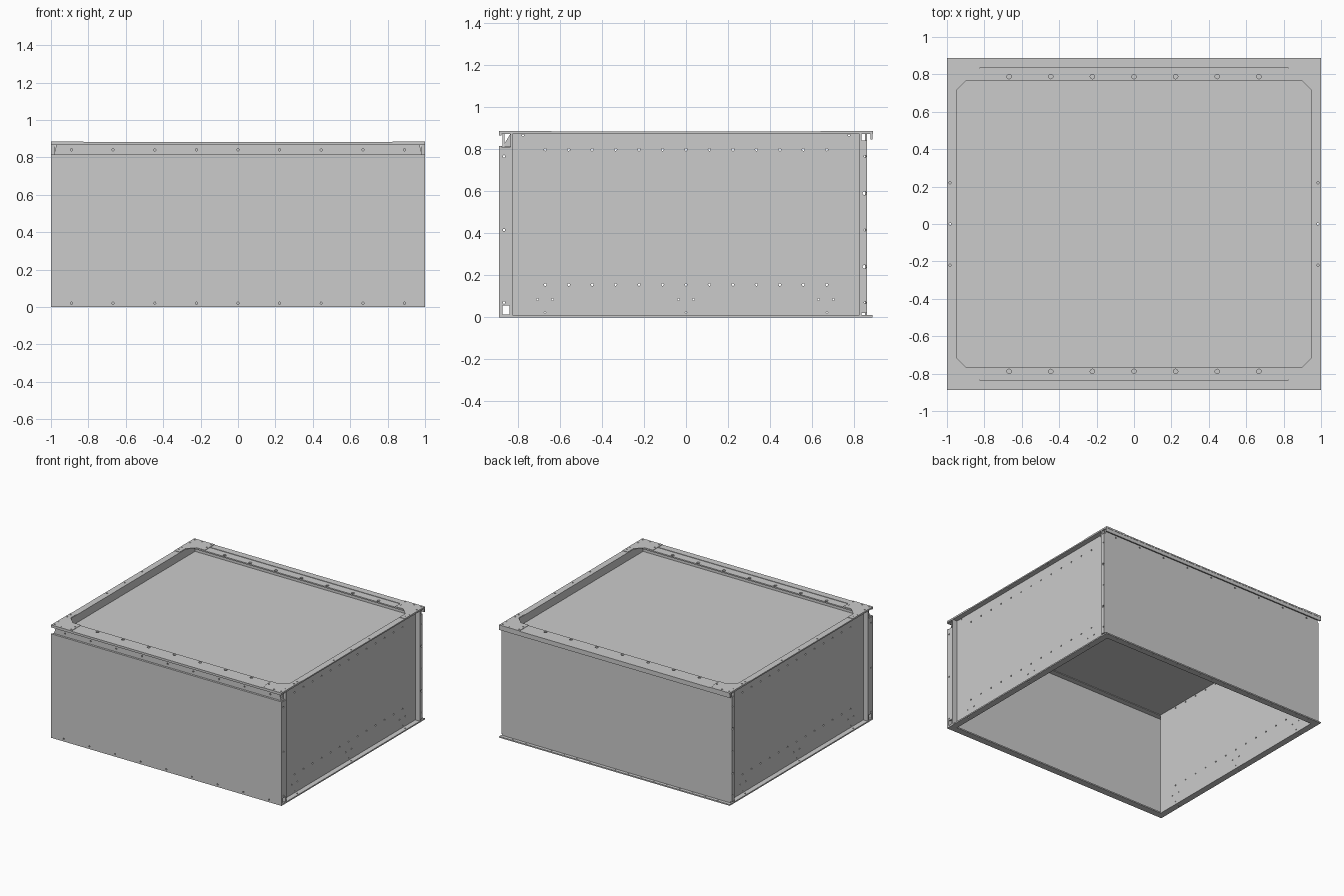
import bpy, bmesh, math

if "Cube" in bpy.data.objects:
    bpy.data.objects.remove(bpy.data.objects["Cube"])

T = 0.01            # sheet thickness
STEP = 0.2225       # fastener pitch along x
W, WALL = 1.0, 0.96  # half width, outer face of the side walls
FY, BY, SY = -0.888, 0.86, 0.835  # front face, back face, side panel half depth
TOP = 0.882


def rect(u0, v0, u1, v1):
    return [(u0, v0), (u1, v0), (u1, v1), (u0, v1)]


def circle(u, v, r=0.006, n=10):
    return [(u + r * math.cos(2 * math.pi * i / n),
             v + r * math.sin(2 * math.pi * i / n)) for i in range(n)]


def sheet(name, plane, w, outline, holes=(), t=T):
    """Flat sheet with real holes; w is the mid position on the plane's normal."""
    cu = bpy.data.curves.new(name + "_profile", 'CURVE')
    cu.dimensions = '2D'
    cu.fill_mode = 'BOTH'
    cu.extrude = t / 2
    for loop in [outline, *holes]:
        sp = cu.splines.new('POLY')
        sp.points.add(len(loop) - 1)
        for p, (u, v) in zip(sp.points, loop):
            p.co = (u, v, 0, 1)
        sp.use_cyclic_u = True
    tmp = bpy.data.objects.new(name + "_tmp", cu)
    bpy.context.collection.objects.link(tmp)
    dg = bpy.context.evaluated_depsgraph_get()
    me = bpy.data.meshes.new_from_object(tmp.evaluated_get(dg))
    bpy.data.objects.remove(tmp)
    bpy.data.curves.remove(cu)
    me.name = name
    bm = bmesh.new()
    bm.from_mesh(me)
    for v in bm.verts:
        a, b, c = v.co
        v.co = {'XY': (a, b, c + w), 'XZ': (a, c + w, b), 'YZ': (c + w, a, b)}[plane]
    bmesh.ops.remove_doubles(bm, verts=bm.verts, dist=1e-5)
    bmesh.ops.recalc_face_normals(bm, faces=bm.faces)
    for f in bm.faces:
        f.smooth = False
    bm.to_mesh(me)
    bm.free()
    ob = bpy.data.objects.new(name, me)
    bpy.context.collection.objects.link(ob)
    return ob


H = T / 2
row9 = [i * STEP for i in range(-4, 5)]
row7 = [i * STEP for i in range(-3, 4)]

# Recessed top panel
sheet("top_panel", 'XY', 0.815, rect(-WALL + T, -SY, WALL - T, SY))

# Front panel with its top and bottom flanges
sheet("front_panel", 'XZ', FY + H, rect(-W, 0, W, 0.815), [circle(x, 0.02) for x in row9])
sheet("front_bottom_flange", 'XY', H, rect(-W + T, FY + T, W - T, -SY))
sheet("front_top_flange", 'XY', 0.815 - H, rect(-W + T, FY + T, W - T, -SY))

# Recessed strip and overhanging lip above the front panel
sheet("front_recess_strip", 'XZ', -0.867,
      [(-0.985, 0.81), (0.985, 0.81), (0.97, TOP - T), (-0.97, TOP - T)],
      [circle(x, 0.84) for x in row9])
sheet("front_lip", 'XZ', FY + H, rect(-W, 0.865, W, TOP - T))

# Back panel, outward bottom flange and overhanging lip
sheet("back_panel", 'XZ', BY - H, rect(-W + T, T, W - T, TOP - T),
      [circle(x, 0.84) for x in row9])
sheet("back_bottom_flange", 'XY', H, rect(-W, SY, W, 0.886),
      [circle(i * STEP / 2, 0.872, 0.004) for i in range(-8, 9)])
sheet("back_lip", 'XZ', 0.886 - H, rect(-W, 0.845, W, TOP - T))

# Front and back top rails, each an outer strip and a lower-set inner strip
for s, side in ((-1, "front"), (1, "back")):
    lo, hi = sorted((s * 0.888, s * SY))
    sheet(side + "_rail_outer", 'XY', TOP - H, rect(-W, lo, W, hi))
    lo, hi = sorted((s * (SY - 0.003), s * 0.768))
    sheet(side + "_rail_inner", 'XY', TOP - H - 0.002, rect(-WALL + T, lo, WALL - T, hi),
          [circle(x, s * 0.788, 0.012, 12) for x in row7])
    # Upright joining the rail to the top panel
    sheet(side + "_rail_upright", 'XZ', s * (SY - H), rect(-WALL + T, 0.82, WALL - T, TOP - T))

# Side panels: a wall with flanges turned outward on all four edges
wall_holes = [circle(i * 0.1115, z) for i in range(-6, 7) for z in (0.155, 0.797)]
wall_holes += [circle(y, 0.085, 0.005) for y in (-0.705, -0.635, -0.035, 0.035, 0.63, 0.70)]
wall_holes += [circle(y, 0.024, 0.004) for y in (-0.67, 0, 0.67)]
wall_holes += [circle(y, 0.865, 0.005) for y in (-0.775, 0.775)]

for s, side in ((-1, "left"), (1, "right")):
    def xr(a, b):
        return sorted((s * a, s * b))

    sheet(side + "_wall", 'YZ', s * (WALL - H), rect(-SY, 0, SY, TOP), wall_holes)
    x0, x1 = xr(WALL, W)
    for name, z, ys in (("top", TOP - H, (-0.22, 0, 0.22)), ("bottom", H, (-0.67, 0, 0.67))):
        sheet(f"{side}_{name}_flange", 'XY', z, rect(x0, -SY, x1, SY),
              [circle(s * 0.983, y) for y in ys])
    for name, y in (("front", -SY + H), ("back", SY - H)):
        sheet(f"{side}_{name}_flange", 'XZ', y, rect(x0, T, x1, TOP - T))

    # Side return of the front panel, with a square notch near the floor
    sheet(side + "_front_return", 'YZ', s * (W - H), rect(FY + T, 0, -SY, 0.81),
          [rect(-0.873, 0.014, -0.838, 0.055)] +
          [circle(-0.865, z) for z in (0.07, 0.415, 0.765)])
    # Slanted bracket filling the end of the front recess
    sheet(side + "_front_bracket", 'YZ', s * 0.975,
          [(-0.872, 0.81), (-SY, 0.81), (-SY, TOP - T)])
    # Side return of the back panel, with locating holes
    sheet(side + "_back_return", 'YZ', s * (W - H), rect(SY, 0.02, BY, 0.84),
          [circle(0.848, z, 0.009) for z in (0.24, 0.59)] +
          [circle(0.851, z, 0.005) for z in (0.07, 0.415, 0.765)])

    # Chamfered corner plates lying over the top rails
    for k, end in ((-1, "front"), (1, "back")):
        pts = [(0.825, 0.888), (0.825, 0.768), (0.895, 0.768), (0.953, 0.71),
               (0.953, 0.64), (1, 0.64), (1, 0.888)]
        dots = [(0.825 + 0.015, 0.868), (0.92, 0.868), (0.983, 0.868),
                (0.84, 0.815), (0.983, 0.81), (0.983, 0.71), (0.983, 0.67)]
        sheet(f"{side}_{end}_corner_plate", 'XY', TOP + 0.0015,
              [(s * x, k * y) for x, y in pts],
              [circle(s * x, k * y) for x, y in dots], t=0.003)
